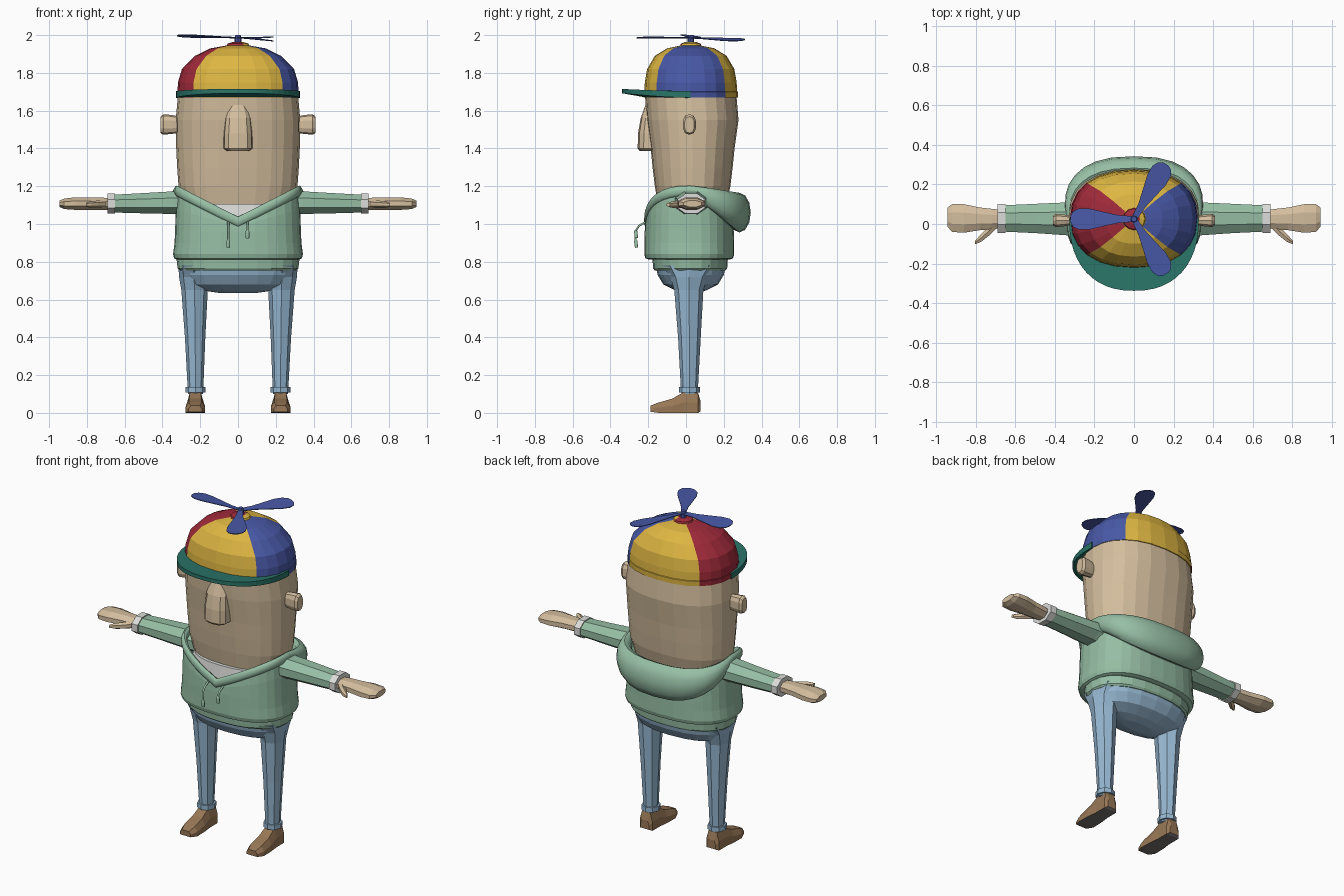
import bpy, bmesh, math
from mathutils import Matrix, Vector

if "Cube" in bpy.data.objects:
    bpy.data.objects.remove(bpy.data.objects["Cube"])


def material(name, rgb):
    m = bpy.data.materials.new(name)
    m.diffuse_color = [((c / 255 + 0.055) / 1.055) ** 2.4 for c in rgb] + [1]
    m.use_nodes = True
    m.node_tree.nodes["Principled BSDF"].inputs["Base Color"].default_value = m.diffuse_color
    return m


SKIN = material("skin", (212, 190, 158))
GREEN = material("hoodie green", (150, 190, 164))
TEAL = material("brim teal", (42, 116, 104))
RED = material("cap red", (160, 42, 58))
YELLOW = material("cap yellow", (222, 182, 66))
BLUE = material("cap blue", (72, 88, 166))
DENIM = material("light denim", (150, 184, 210))
WHITE = material("shirt white", (220, 220, 218))
BROWN = material("shoe brown", (152, 120, 86))
SOLE = material("sole grey", (118, 114, 112))


def unit(i, n, p=2.0, start=0.0):
    """Point i of n on a unit superellipse."""
    a = 2 * math.pi * (i + start) / n
    c, s = math.cos(a), math.sin(a)
    return (math.copysign(abs(c) ** (2 / p), c), math.copysign(abs(s) ** (2 / p), s))


def ring(axis, pos, c1, r1, c2, r2, n=12, p=2.0, start=0.0):
    pts = []
    for i in range(n):
        u, v = unit(i, n, p, start)
        a, b = c1 + r1 * u, c2 + r2 * v
        pts.append((a, b, pos) if axis == 'z' else (pos, a, b))
    return pts


def loft(name, rings, mats, rule=None, wrap=False, caps=(True, True), sx=1, matrix=None, smooth=False):
    """Skin a series of equal rings; rule(face) picks the material slot."""
    bm = bmesh.new()
    vs = [[bm.verts.new((p[0] * sx, p[1], p[2])) for p in r] for r in rings]
    n = len(vs[0])
    for k in range(len(vs) if wrap else len(vs) - 1):
        a, b = vs[k], vs[(k + 1) % len(vs)]
        for i in range(n):
            j = (i + 1) % n
            bm.faces.new((a[i], a[j], b[j], b[i]))
    if not wrap:
        if caps[0]:
            bm.faces.new(vs[0][::-1])
        if caps[1]:
            bm.faces.new(vs[-1])
    bmesh.ops.recalc_face_normals(bm, faces=bm.faces[:])
    if matrix:
        bm.transform(matrix)
    bm.normal_update()
    if rule:
        for f in bm.faces:
            f.material_index = rule(f)
    me = bpy.data.meshes.new(name)
    bm.to_mesh(me)
    bm.free()
    for m in mats:
        me.materials.append(m)
    ob = bpy.data.objects.new(name, me)
    bpy.context.collection.objects.link(ob)
    if smooth:
        bpy.ops.object.select_all(action='DESELECT')
        ob.select_set(True)
        bpy.context.view_layer.objects.active = ob
        bpy.ops.object.shade_smooth_by_angle(angle=math.radians(40))
    return ob


def stack(name, levels, mats, n=24, p=2.3, **kw):
    """Loft of horizontal sections: (z, rx, centre y, ry)."""
    return loft(name, [ring('z', z, 0, rx, cy, ry, n, p) for z, rx, cy, ry in levels], mats, **kw)


def limb(name, levels, mats, n=8, p=2.0, **kw):
    """Loft along x: (x, centre y, ry, centre z, rz)."""
    return loft(name, [ring('x', x, cy, ry, cz, rz, n, p, 0.5) for x, cy, ry, cz, rz in levels], mats, **kw)


# Head and nose
stack("head", [(.98, .22, .03, .13), (1.08, .28, .03, .175), (1.2, .315, .035, .2), (1.3, .322, .035, .212),
               (1.4, .327, .035, .222), (1.55, .33, .035, .243), (1.68, .318, .025, .242),
               (1.76, .29, .025, .21)], [SKIN])
stack("nose", [(1.387, .06, -.17, .075), (1.4, .079, -.17, .086), (1.48, .078, -.17, .084),
               (1.56, .07, -.17, .07), (1.63, .045, -.17, .045)], [SKIN], n=12, p=3)


# Cap: coloured quarters, brim, button
def quarter(f):
    c = f.calc_center_median()
    if abs(c.x) / .32 > abs(c.y - .025) / .245:
        return 0 if c.x < 0 else 2
    return 1


stack("cap_crown", [(1.67, .322, .025, .249), (1.7, .324, .025, .25), (1.702, .32, .025, .246),
                    (1.75, .318, .025, .243), (1.82, .297, .025, .231), (1.89, .228, .025, .19),
                    (1.93, .145, .025, .125), (1.945, .06, .025, .052)], [RED, YELLOW, BLUE], rule=quarter)
brim = []
for i in range(25):
    u, v = unit(24 + i, 48, 2.3)
    s = abs(v) ** 1.5
    lo, hi = 1.668 + .024 * s, 1.703 + .012 * s
    xi, yi, xo, yo = .3 * u, .025 + .225 * v, .328 * u, .025 + .363 * v
    brim.append([(xi, yi, 1.668), (xo, yo, lo), (xo, yo, hi), (xi, yi, 1.705)])
loft("cap_brim", brim, [TEAL])
stack("cap_button", [(1.938, .062, .025, .058), (1.955, .055, .025, .052), (1.963, .03, .025, .03)],
      [RED, YELLOW], n=12, p=2, rule=lambda f: int(f.calc_center_median().x > .025))

# Propeller: hub and three twisted blades, slightly tilted
stack("propeller_hub", [(1.955, .018, .025, .018), (1.985, .018, .025, .018), (2.0, .014, .025, .014)],
      [BLUE], n=8, p=2)
tilt = Matrix.Translation((0, .025, 1.986)) @ Matrix.Rotation(.035, 4, 'Y') @ Matrix.Rotation(-.025, 4, 'X')
for k in range(3):
    blade = []
    for r, w in ((.0, .014), (.08, .02), (.16, .038), (.23, .054), (.28, .054), (.31, .038), (.322, .015)):
        blade.append([(r, -w, -.002 - w * .1), (r, w, -.002 + w * .1), (r, w, .002 + w * .1), (r, -w, .002 - w * .1)])
    loft("propeller_blade", blade, [BLUE], matrix=tilt @ Matrix.Rotation(math.pi * (1 + 2 * k) / 3, 4, 'Z'))


# Hoodie: neckline falls to a V in front, hood hangs as a pouch behind
def neck(u, v):
    b = max(0, v) ** 1.3
    z = 1.01 + .165 * abs(u) if v < 0 else 1.175 - .115 * b
    return z, b


NS = 32
body = []
for z, rx, ry, t in ((.812, .325, .215, 0), (.818, .338, .232, 0), (.84, .344, .238, 0), (.9, .336, .237, 0),
                     (.96, .333, .236, 0), (0, .33, .233, .55), (0, .325, .225, 1)):
    pts = []
    for i in range(NS):
        u, v = unit(i, NS, 2.5)
        top, b = neck(u, v)
        pts.append((rx * u, .017 + ry * v, .96 + (top - .96) * t if t else z))
    body.append(pts)
loft("hoodie_body", body, [GREEN], caps=(True, False))
stack("hoodie_hem", [(.755, .31, .022, .188), (.765, .32, .022, .196), (.82, .326, .022, .2)], [GREEN])

hood = []
for i in range(NS):
    u, v = unit(i, NS, 2.5)
    z0, b = neck(u, v)
    sec = []
    for j in range(12):
        c, s = unit(j, 12)
        d = .002 + .036 * b + (.016 + .044 * b) * c
        sec.append(((.322 + d) * u, .02 + (.225 + d) * v, z0 + (.028 + .077 * b) * s))
    hood.append(sec)
loft("hood", hood, [GREEN], wrap=True, smooth=True)
stack("undershirt", [(.95, .3, .02, .2), (1.03, .298, .02, .2), (1.105, .272, .02, .19)], [WHITE])

# Drawstrings with thick ends
for x, end in ((-.052, .875), (.05, .925)):
    cu = bpy.data.curves.new("drawstring", 'CURVE')
    cu.dimensions = '3D'
    cu.bevel_depth, cu.bevel_resolution, cu.use_fill_caps = .006, 1, True
    sp = cu.splines.new('POLY')
    path = [(-.215, 1.01, 1), (-.25, .99, 1), (-.265, .965, 1), (-.268, end + .04, 1),
            (-.266, end + .035, 1.8), (-.262, end, 1.6)]
    sp.points.add(len(path) - 1)
    for pt, (y, z, r) in zip(sp.points, path):
        pt.co, pt.radius = (x, y, z, 1), r
    cu.materials.append(GREEN)
    bpy.context.collection.objects.link(bpy.data.objects.new("drawstring", cu))

# Jeans seat
stack("jeans_seat", [(.635, .1, .025, .04), (.65, .2, .025, .085), (.68, .27, .025, .145), (.73, .3, .025, .175),
                     (.79, .313, .025, .188)], [DENIM], n=20)

# Paired parts
for sx in (-1, 1):
    limb("ear", [(.3, .018, .022, 1.525, .042), (.35, .018, .03, 1.527, .05), (.395, .018, .035, 1.527, .054),
                 (.41, .018, .026, 1.525, .044)], [SKIN], n=10, p=2.6, sx=sx)
    limb("sleeve", [(.25, .03, .092, 1.11, .072), (.34, .026, .09, 1.113, .065), (.5, .028, .08, 1.11, .058),
                    (.66, .028, .072, 1.108, .051)], [GREEN], sx=sx)
    limb("sleeve_cuff", [(.65, .028, .08, 1.108, .058), (.69, .028, .08, 1.108, .058)], [WHITE], sx=sx)
    limb("hand", [(.67, .025, .05, 1.105, .032), (.72, .025, .056, 1.107, .036), (.78, .026, .062, 1.108, .036),
                  (.86, .028, .078, 1.108, .036), (.92, .03, .076, 1.107, .03), (.945, .035, .052, 1.107, .018)],
         [SKIN], sx=sx)
    limb("thumb", [(.7, .0, .03, 1.105, .022), (.74, -.04, .028, 1.104, .02), (.775, -.072, .022, 1.103, .018),
                   (.805, -.094, .01, 1.102, .01)], [SKIN], n=6, sx=sx)
    leg = [(.1, .225, .04, .018, .042), (.14, .225, .042, .018, .046), (.4, .227, .054, .018, .06),
           (.65, .23, .07, .015, .077), (.72, .233, .079, .016, .1), (.78, .236, .08, .018, .145)]
    loft("jeans_leg", [ring('z', z, cx, rx, cy, ry, 8, 2) for z, cx, rx, cy, ry in leg], [DENIM], sx=sx)
    loft("jeans_turn_up", [ring('z', z, .225, .053, .018, .055, 8, 2) for z in (.108, .137)], [DENIM], sx=sx)
    shoe = []
    for y, w, z, h in ((.078, .03, .008, .06), (.064, .043, 0, .105), (-.01, .043, 0, .112), (-.07, .05, 0, .076),
                       (-.145, .052, 0, .055), (-.188, .036, .006, .038)):
        shoe.append([(.226 + w * k, y, z + (h - z) * t) for k, t in
                     ((1, 0), (1, .5), (.65, 1), (-.65, 1), (-1, .5), (-1, 0))])
    loft("shoe", shoe, [BROWN, SOLE], rule=lambda f: int(f.normal.z < -.7), sx=sx)
